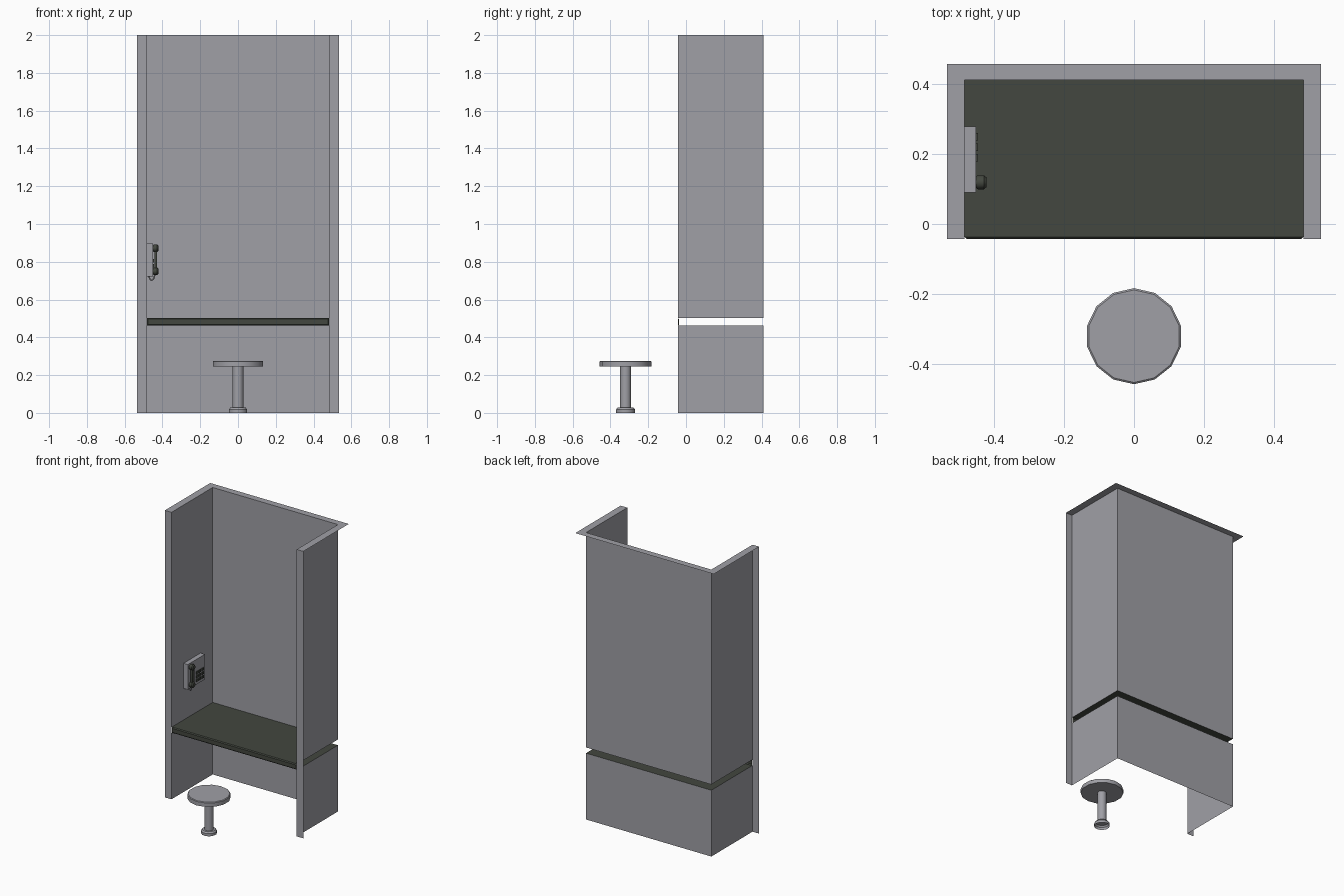
import bpy, bmesh, math

if "Cube" in bpy.data.objects:
    bpy.data.objects.remove(bpy.data.objects["Cube"])


def material(name, rgb):
    m = bpy.data.materials.new(name)
    m.diffuse_color = (*rgb, 1)
    m.use_nodes = True
    m.node_tree.nodes["Principled BSDF"].inputs["Base Color"].default_value = m.diffuse_color
    return m


GREY = material("grey metal", (0.35, 0.35, 0.38))
DARK = material("dark green grey", (0.056, 0.063, 0.050))


def finish(bm, name, mat, smooth=False):
    me = bpy.data.meshes.new(name)
    bm.to_mesh(me)
    bm.free()
    ob = bpy.data.objects.new(name, me)
    bpy.context.collection.objects.link(ob)
    me.materials.append(mat)
    if smooth:
        bpy.ops.object.select_all(action='DESELECT')
        ob.select_set(True)
        bpy.context.view_layer.objects.active = ob
        bpy.ops.object.shade_smooth_by_angle(angle=math.radians(35))
    return ob


def quad(bm, *pts):
    bm.faces.new([bm.verts.new(p) for p in pts])


def add_box(bm, lo, hi, bevel=0.0):
    geo = bmesh.ops.create_cube(bm, size=1)
    for v in geo["verts"]:
        v.co = [l + (c + 0.5) * (h - l) for l, c, h in zip(lo, v.co, hi)]
    if bevel:
        edges = list({e for v in geo["verts"] for e in v.link_edges})
        bmesh.ops.bevel(bm, geom=edges, offset=bevel, segments=2,
                        profile=0.5, affect='EDGES')


def lathe(name, profile, centre, mat, caps=(True, True), sides=14, axis='z'):
    """Revolve (radius, height) points about z or x."""
    bm = bmesh.new()
    rings = []
    for r, h in profile:
        ring = []
        for i in range(sides):
            a = 2 * math.pi * i / sides
            p, q = -r * math.sin(a), r * math.cos(a)
            off = (p, q, h) if axis == 'z' else (h, p, q)
            ring.append(bm.verts.new([c + o for c, o in zip(centre, off)]))
        rings.append(ring)
    for a, b in zip(rings, rings[1:]):
        for i in range(sides):
            j = (i + 1) % sides
            bm.faces.new((a[i], a[j], b[j], b[i]))
    if caps[0]:
        bm.faces.new(rings[0][::-1])
    if caps[1]:
        bm.faces.new(rings[-1])
    return finish(bm, name, mat, True)


# Booth dimensions
W, OUT = 0.483, 0.534          # inner wall and outer flange half widths
FRONT, BACK, RIM = -0.043, 0.411, 0.457
LOW, HIGH, TOP = 0.462, 0.502, 2.0

# Thin walls in two bands, with an open slot at the counter
path = [(-W, FRONT), (-W, BACK), (W, BACK), (W, FRONT)]
for name, z0, z1 in (("lower_walls", 0, LOW), ("upper_walls", HIGH, TOP)):
    bm = bmesh.new()
    for (x0, y0), (x1, y1) in zip(path, path[1:]):
        quad(bm, (x0, y0, z0), (x0, y0, z1), (x1, y1, z1), (x1, y1, z0))
    bmesh.ops.remove_doubles(bm, verts=bm.verts, dist=1e-5)
    finish(bm, name, GREY)

# Front strips and flat top rim
bm = bmesh.new()
for s in (-1, 1):
    a, b = sorted((s * W, s * OUT))
    quad(bm, (a, FRONT, 0), (b, FRONT, 0), (b, FRONT, TOP), (a, FRONT, TOP))
finish(bm, "front_strips", GREY)
bm = bmesh.new()
rim = [(-OUT, FRONT), (-OUT, RIM), (OUT, RIM), (OUT, FRONT)]
for i in range(3):
    quad(bm, (*rim[i], TOP), (*path[i], TOP), (*path[i + 1], TOP), (*rim[i + 1], TOP))
bmesh.ops.remove_doubles(bm, verts=bm.verts, dist=1e-5)
finish(bm, "top_rim", GREY)

# Counter: rounded front edge, open at the sides and back
bm = bmesh.new()
add_box(bm, (-W, FRONT, LOW), (W, BACK, HIGH))
edges = [e for e in bm.edges if all(v.co.y < 0 for v in e.verts)]
bmesh.ops.bevel(bm, geom=edges, offset=0.006, segments=1, affect='EDGES')
bm.normal_update()
gone = [f for f in bm.faces if abs(f.normal.x) > 0.99 or f.normal.y > 0.99]
bmesh.ops.delete(bm, geom=gone, context='FACES')
finish(bm, "counter", DARK)

# Stool
S = (0, -0.32, 0)
lathe("stool_seat", [(0.137, 0.245), (0.137, 0.272), (0.132, 0.276)], S, GREY)
lathe("stool_stem", [(0.029, 0.028), (0.029, 0.245)], S, GREY, (False, False))
lathe("stool_base", [(0.05, 0), (0.05, 0.018), (0.042, 0.028)], S, GREY, (False, True))

# Wall telephone
bm = bmesh.new()
add_box(bm, (-W, 0.09, 0.722), (-0.45, 0.278, 0.897))
finish(bm, "phone_body", GREY)
bm = bmesh.new()
for r in range(3):
    for c in range(3):
        y, z = 0.178 + c * 0.03, 0.742 + r * 0.027
        add_box(bm, (-0.451, y, z), (-0.445, y + 0.021, z + 0.018))
finish(bm, "phone_buttons", DARK)

# Handset: grip and two round cups
bm = bmesh.new()
add_box(bm, (-0.443, 0.108, 0.745), (-0.428, 0.132, 0.877), 0.003)
finish(bm, "handset_grip", DARK, True)
for name, z in (("earpiece", 0.872), ("mouthpiece", 0.75)):
    lathe(name, [(0.017, 0), (0.02, 0.005), (0.02, 0.022), (0.014, 0.029)],
          (-0.45, 0.119, z), DARK, sides=12, axis='x')

# Hanging cord loop
cu = bpy.data.curves.new("phone_cord", 'CURVE')
cu.dimensions = '3D'
cu.bevel_depth = 0.004
cu.bevel_resolution = 1
cu.resolution_u = 5
sp = cu.splines.new('BEZIER')
pts = [(-0.437, 0.119, 0.738), (-0.457, 0.125, 0.703), (-0.474, 0.135, 0.725)]
sp.bezier_points.add(len(pts) - 1)
for bp, p in zip(sp.bezier_points, pts):
    bp.co = p
    bp.handle_left_type = bp.handle_right_type = 'AUTO'
cord = bpy.data.objects.new("phone_cord", cu)
bpy.context.collection.objects.link(cord)
cu.materials.append(GREY)
